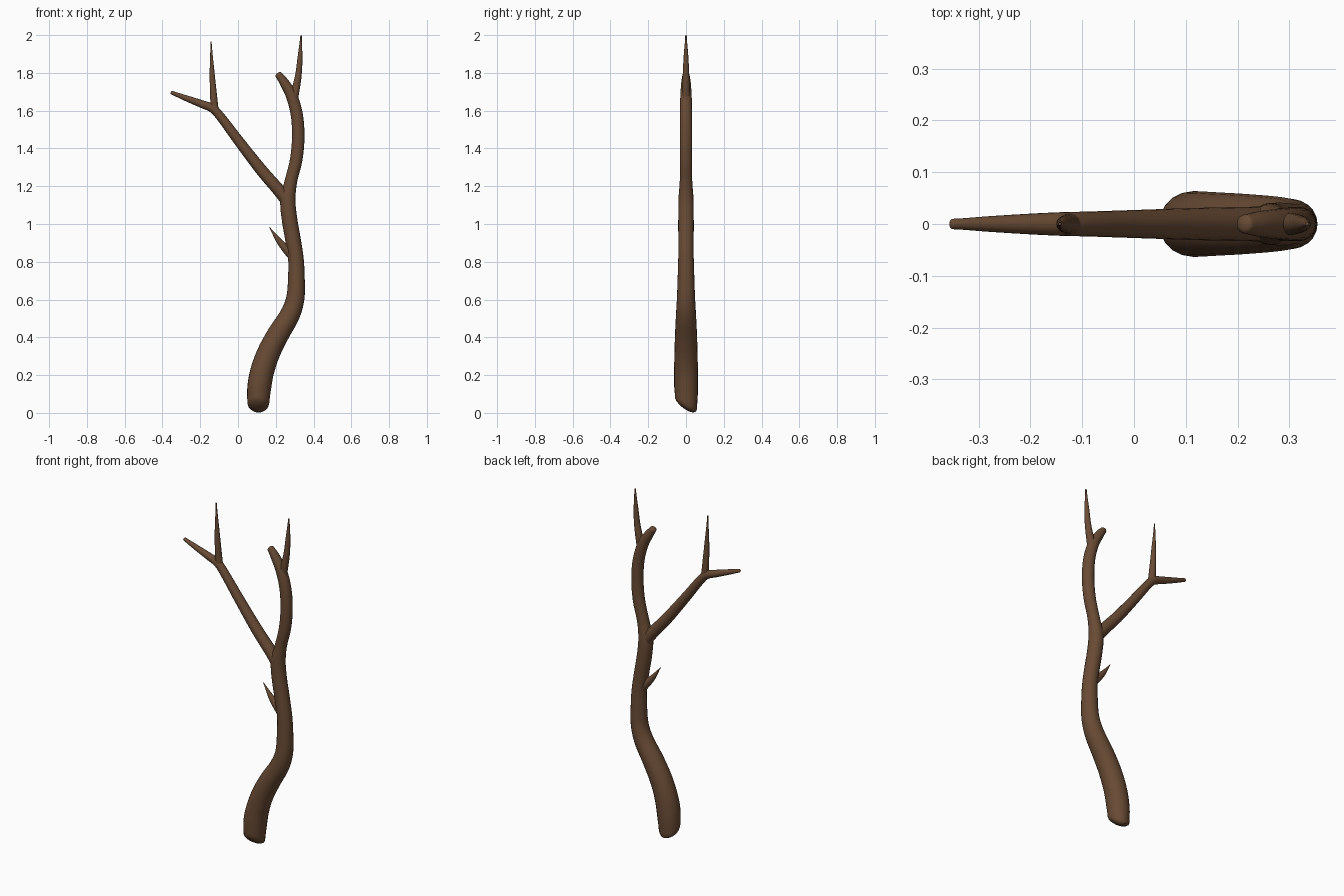
import bpy, bmesh, math
from mathutils import Vector

if "Cube" in bpy.data.objects:
    bpy.data.objects.remove(bpy.data.objects["Cube"])

SIDES = 20

bark = bpy.data.materials.new("bark")
bark.diffuse_color = (0.14, 0.07, 0.035, 1)
bark.use_nodes = True
bark.node_tree.nodes["Principled BSDF"].inputs["Base Color"].default_value = bark.diffuse_color


def catmull(a, b, c, d, t):
    return 0.5 * (2 * b + (c - a) * t + (2 * a - 5 * b + 4 * c - d) * t * t
                  + (3 * b - a - 3 * c + d) * t ** 3)


def limb(name, pts, steps=5, slant=0.0):
    """Tapered round tube through (x, z, radius) points, with domed ends."""
    p = [Vector(q) for q in pts]
    p = [2 * p[0] - p[1]] + p + [2 * p[-1] - p[-2]]
    p[0].z, p[-1].z = p[1].z, p[-2].z
    path = [catmull(*p[i:i + 4], s / steps)
            for i in range(len(pts) - 1) for s in range(steps)] + [p[-2].copy()]

    # one ring = centre, direction, radius; dome rings go on at both ends
    rings = []
    n = len(path)
    for i, q in enumerate(path):
        d = path[min(i + 1, n - 1)] - path[max(i - 1, 0)]
        rings.append((Vector((q.x, 0, q.y)), Vector((d.x, 0, d.y)).normalized(), q.z))

    def dome(ring, sign):
        c, d, r = ring
        return [(c + d * sign * r * 0.6 * math.sin(math.radians(a)), d,
                 r * math.cos(math.radians(a))) for a in (25, 50, 72)]
    rings = dome(rings[0], -1)[::-1] + rings + dome(rings[-1], 1)

    bm = bmesh.new()
    loops = []
    for c, d, r in rings:
        side = d.cross(Vector((0, 1, 0)))
        loops.append([bm.verts.new(c + side * r * math.cos(a) + Vector((0, r * math.sin(a), 0)))
                      for a in (2 * math.pi * k / SIDES for k in range(SIDES))])
    for l0, l1 in zip(loops, loops[1:]):
        for k in range(SIDES):
            j = (k + 1) % SIDES
            bm.faces.new((l0[k], l0[j], l1[j], l1[k]))
    bm.faces.new(loops[0][::-1])
    bm.faces.new(loops[-1])
    # slanted foot, lower at the back
    if slant:
        for v in bm.verts:
            fall = max(0.0, 1 - max(v.co.z, 0) / 0.25)
            v.co.z -= v.co.y * slant * fall
        low = min(v.co.z for v in bm.verts)
        for v in bm.verts:
            if v.co.z < 0.25:
                v.co.z -= (low - 0.002) * (1 - max(v.co.z, 0) / 0.25)
    bmesh.ops.recalc_face_normals(bm, faces=bm.faces)
    me = bpy.data.meshes.new(name)
    bm.to_mesh(me)
    bm.free()
    me.materials.append(bark)
    ob = bpy.data.objects.new(name, me)
    bpy.context.collection.objects.link(ob)
    return ob


# trunk, running up into the right-hand limb
branch = limb("branch", [
    (.107, .05, .058), (.112, .13, .063), (.128, .22, .063), (.163, .32, .061),
    (.215, .42, .058), (.275, .52, .053), (.304, .61, .048), (.309, .72, .044),
    (.306, .82, .041), (.289, .93, .041), (.272, 1.03, .041), (.264, 1.13, .040),
    (.281, 1.23, .033), (.308, 1.34, .033), (.319, 1.46, .033), (.311, 1.58, .032),
    (.283, 1.68, .030), (.244, 1.75, .025), (.215, 1.79, .019)], slant=0.65)

# side limbs
parts = [
    limb("left_limb", [(.262, 1.12, .034), (.215, 1.18, .033), (.12, 1.29, .031),
                       (.0, 1.445, .027), (-.09, 1.565, .024), (-.135, 1.612, .023),
                       (-.20, 1.638, .020), (-.28, 1.668, .015), (-.35, 1.695, .010)]),
    limb("left_twig", [(-.122, 1.60, .020), (-.128, 1.66, .019),
                       (-.137, 1.80, .013), (-.143, 1.965, .003)]),
    limb("right_twig", [(.293, 1.65, .022), (.305, 1.71, .021), (.32, 1.79, .017),
                        (.328, 1.88, .013), (.334, 1.997, .004)]),
    limb("thorn", [(.285, .83, .022), (.25, .872, .021), (.212, .917, .014),
                   (.167, .982, .002)]),
]

# fuse everything into one skin
bpy.context.view_layer.objects.active = branch
for part in parts:
    mod = branch.modifiers.new("fuse", "BOOLEAN")
    mod.operation = "UNION"
    mod.solver = "EXACT"
    mod.object = part
    bpy.ops.object.modifier_apply(modifier=mod.name)
    bpy.data.objects.remove(part)

branch.select_set(True)
bpy.ops.object.shade_smooth_by_angle(angle=math.radians(50))
